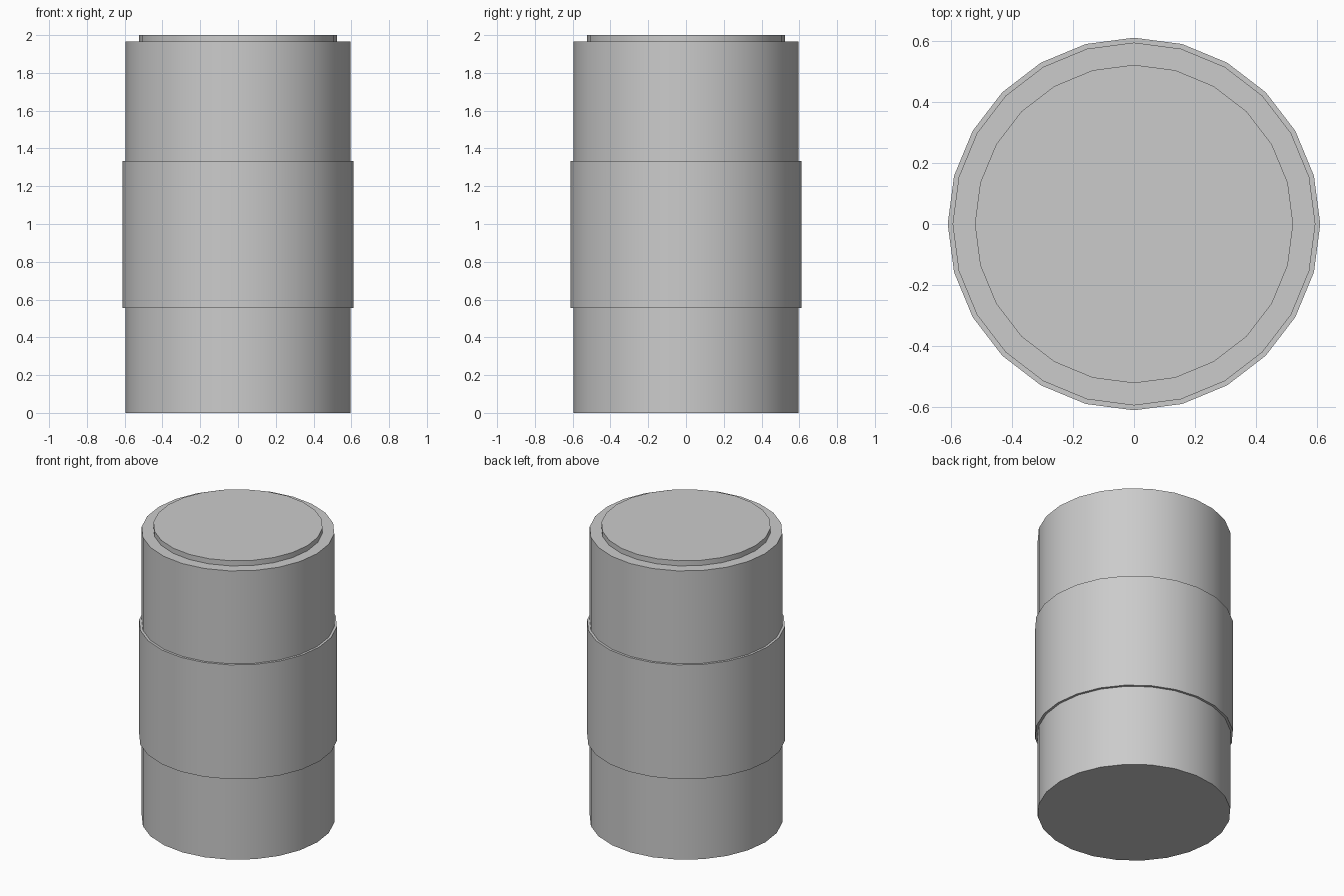
import bpy
import math

cube = bpy.data.objects.get("Cube")
if cube:
    bpy.data.objects.remove(cube, do_unlink=True)

# Single plain grey
GREY = (0.6, 0.6, 0.6, 1.0)
grey = bpy.data.materials.new("plain grey")
grey.use_nodes = True
grey.diffuse_color = GREY
grey.node_tree.nodes["Principled BSDF"].inputs["Base Color"].default_value = GREY


def drum(name, radius, bottom, top):
    """Upright 24-sided cylinder, smooth round the side with sharp rims."""
    bpy.ops.mesh.primitive_cylinder_add(
        vertices=24, radius=radius, depth=top - bottom,
        location=(0, 0, (bottom + top) / 2))
    part = bpy.context.object
    part.name = name
    part.data.materials.append(grey)
    bpy.ops.object.shade_smooth_by_angle(angle=math.radians(30))
    return part


# Main body, wider sleeve round the middle, and raised lid disc
drum("body", 0.596, 0.0, 1.965)
drum("sleeve", 0.612, 0.555, 1.333)
drum("lid", 0.523, 1.95, 2.0)
